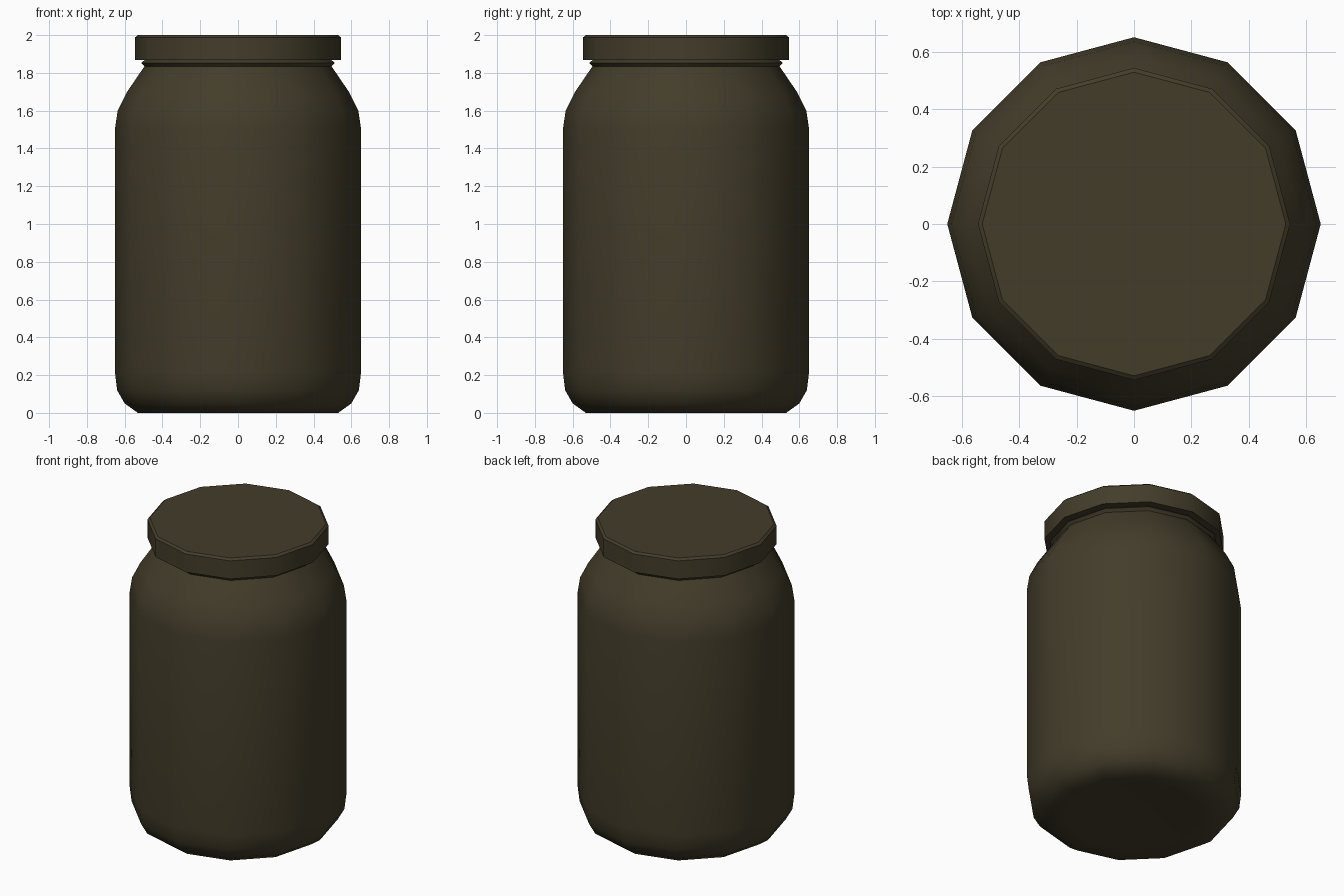
import bpy, bmesh, math

if "Cube" in bpy.data.objects:
    bpy.data.objects.remove(bpy.data.objects["Cube"])

SIDES = 12

mat = bpy.data.materials.new("dark olive brown")
mat.diffuse_color = (0.056, 0.046, 0.023, 1)
mat.use_nodes = True
mat.node_tree.nodes["Principled BSDF"].inputs["Base Color"].default_value = mat.diffuse_color


def lathe(name, profile, angle):
    """Revolve (radius, z) points around z; radius 0 makes a pole."""
    bm = bmesh.new()
    rings = []
    for r, z in profile:
        if r == 0:
            rings.append([bm.verts.new((0, 0, z))] * SIDES)
        else:
            rings.append([bm.verts.new((r * math.cos(2 * math.pi * i / SIDES),
                                        r * math.sin(2 * math.pi * i / SIDES), z))
                          for i in range(SIDES)])
    for a, b in zip(rings, rings[1:]):
        for i in range(SIDES):
            j = (i + 1) % SIDES
            bm.faces.new(dict.fromkeys((a[i], a[j], b[j], b[i])))
    bmesh.ops.recalc_face_normals(bm, faces=bm.faces)
    mesh = bpy.data.meshes.new(name)
    bm.to_mesh(mesh)
    bm.free()
    mesh.materials.append(mat)
    ob = bpy.data.objects.new(name, mesh)
    bpy.context.collection.objects.link(ob)
    bpy.ops.object.select_all(action='DESELECT')
    ob.select_set(True)
    bpy.context.view_layer.objects.active = ob
    bpy.ops.object.shade_smooth_by_angle(angle=math.radians(angle))
    return ob


# Jar body: slightly dished base, rounded foot, straight wall, shoulder, neck bead
lathe("jar_body", [(0, 0.02), (0.40, 0.01), (0.53, 0), (0.60, 0.05), (0.64, 0.12),
                   (0.652, 0.22), (0.652, 1.50), (0.637, 1.60), (0.587, 1.70),
                   (0.495, 1.835), (0.512, 1.853), (0.49, 1.872), (0, 1.872)], 50)

# Flat screw lid with a small bevel on its top edge
lathe("lid", [(0, 1.868), (0.545, 1.868), (0.545, 1.988), (0.53, 2.0), (0, 2.0)], 35)
